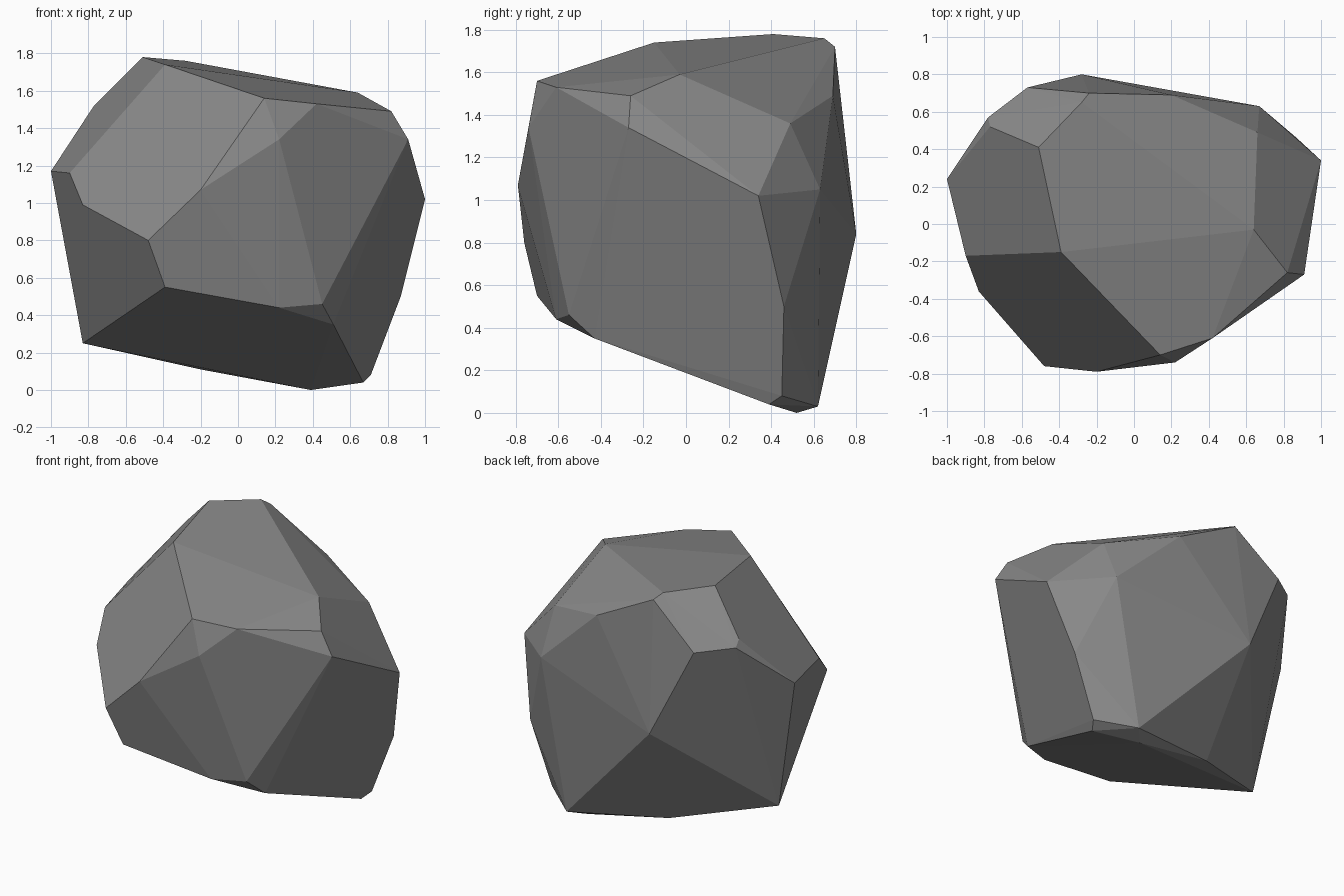
import bpy
import bmesh
import math
from mathutils import Vector

# Remove the default cube only
default_cube = bpy.data.objects.get("Cube")
if default_cube is not None:
    bpy.data.objects.remove(default_cube, do_unlink=True)


def make_material(name, color):
    material = bpy.data.materials.new(name)
    material.use_nodes = True
    material.diffuse_color = color
    shader = next(n for n in material.node_tree.nodes if n.type == "BSDF_PRINCIPLED")
    shader.inputs["Base Color"].default_value = color
    return material


# Corners of the chiselled stone in hundredths of a unit, grouped by region
corners = {
    "top_facet": [(-51, 41, 178), (-39, -15, 174), (14, -70, 156), (42, -61, 153),
                  (82, -26, 149), (64, -3, 159), (-28, 65, 176), (-24, 70, 172)],
    "front_ridge": [(-83, -36, 99), (-48, -76, 80), (-20, -79, 107), (22, -74, 134)],
    "front_foot": [(-39, -70, 55), (22, -61, 44), (45, -55, 46), (51, -43, 35)],
    "right_flank": [(91, -27, 134), (100, 34, 102), (87, 46, 50)],
    "left_flank": [(-100, 24, 117), (-90, -17, 116), (-77, 52, 152), (-78, 57, 148)],
    "back_wall": [(-57, 73, 145), (-28, 80, 84), (20, 69, 149), (66, 49, 136),
                  (67, 63, 105)],
    "base": [(71, 45, 8), (67, 39, 4), (39, 52, 0), (48, 62, 3), (-20, 47, 11),
             (-83, 17, 25)],
}


def build_faceted_stone(name, regions, material):
    """Wrap the corners in a convex shell and merge nearly flat facets."""
    bm = bmesh.new()
    for region in regions.values():
        for corner in region:
            bm.verts.new(Vector(corner) / 100)
    hull = bmesh.ops.convex_hull(bm, input=bm.verts[:])
    loose = [v for v in hull["geom_interior"] if isinstance(v, bmesh.types.BMVert)]
    bmesh.ops.delete(bm, geom=loose, context="VERTS")

    # Join coplanar triangles into broad chiselled facets
    bmesh.ops.dissolve_limit(bm, angle_limit=math.radians(3),
                             verts=bm.verts[:], edges=bm.edges[:])
    bmesh.ops.recalc_face_normals(bm, faces=bm.faces[:])
    for face in bm.faces:
        face.smooth = False

    mesh = bpy.data.meshes.new(name)
    bm.to_mesh(mesh)
    bm.free()
    mesh.materials.append(material)
    stone = bpy.data.objects.new(name, mesh)
    bpy.context.collection.objects.link(stone)
    return stone


stone_grey = make_material("stone_grey", (0.25, 0.25, 0.25, 1.0))
build_faceted_stone("rock", corners, stone_grey)
